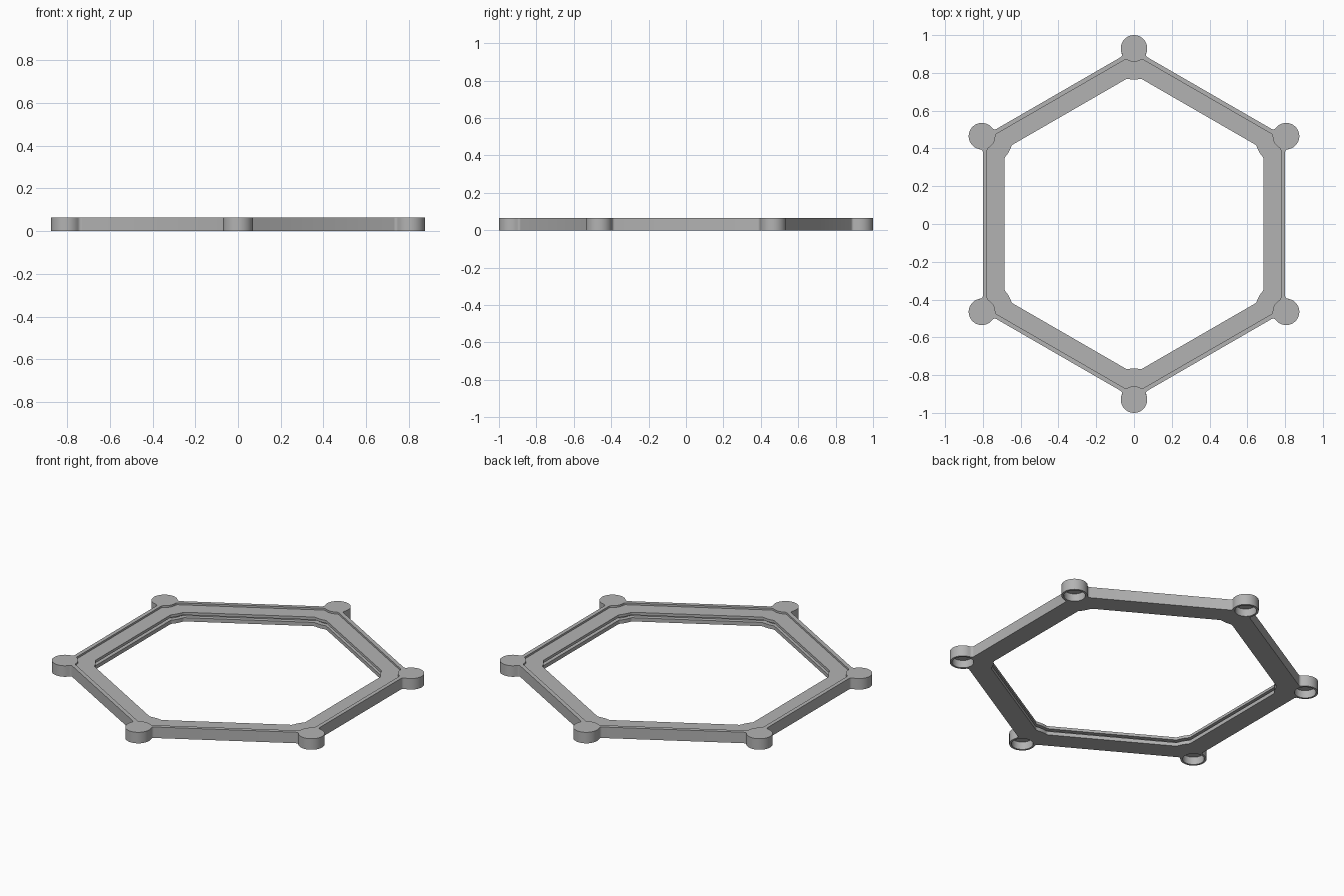
import bpy
import bmesh
from math import cos, sin, pi, sqrt, atan2
from mathutils import Vector, Matrix

cube = bpy.data.objects.get("Cube")
if cube:
    bpy.data.objects.remove(cube, do_unlink=True)

HEIGHT = 0.065
POST_DIST = 0.93      # centre of each corner post
POST_R = 0.07
COS30, SIN30 = cos(pi / 6), sin(pi / 6)

grey = bpy.data.materials.new("plain grey")
grey.use_nodes = True
colour = (0.45, 0.45, 0.45, 1)
grey.diffuse_color = colour
grey.node_tree.nodes["Principled BSDF"].inputs["Base Color"].default_value = colour


def corner(apothem, radius, side, fillet, arc=12, fill=4):
    """Half of one corner: straight edge, fillet, then arc around the post.
    side is 1 for an outward bulge and -1 for an inward one."""
    normal = Vector((COS30, SIN30))
    along = Vector((-SIN30, COS30))
    centre = Vector((POST_DIST, 0))
    d = apothem - POST_DIST * COS30 + side * fillet
    f = centre + normal * d + along * sqrt((radius + fillet) ** 2 - d * d)
    start = -normal * side
    end = (centre - f).normalized()
    sweep = atan2(start.x * end.y - start.y * end.x, start.dot(end))
    pts = [f + Matrix.Rotation(sweep * i / fill, 2) @ start * fillet
           for i in range(fill + 1)]
    begin = atan2(-end.y, -end.x)
    stop = 0 if side > 0 else pi
    for i in range(1, arc + 1):
        t = begin + (stop - begin) * i / arc
        pts.append(centre + Vector((cos(t), sin(t))) * radius)
    return pts


def outline(bm, z, apothem, radius, side, fillet):
    """Closed hexagonal loop with a rounded boss at every corner."""
    half = corner(apothem, radius, side, fillet)
    pts = [Vector((p.x, -p.y)) for p in half] + half[-2::-1]
    verts = []
    for k in range(6):
        turn = Matrix.Rotation(pi / 2 + k * pi / 3, 2)
        verts += [bm.verts.new((*(turn @ p), z)) for p in pts]
    return verts


# Frame cross-section: outer wall, rim, recessed ledge, slotted inner wall
outer = (0.80, POST_R, 1, 0.015)
rim = (0.777, 0.071, -1, 0.015)
inner = (0.685, 0.165, -1, 0.02)
slot = (0.71, 0.14, -1, 0.02)
section = [(0, outer), (HEIGHT, outer), (HEIGHT, rim), (0.054, rim),
           (0.054, inner), (0.038, inner), (0.038, slot),
           (0.022, slot), (0.022, inner), (0, inner)]

bm = bmesh.new()
loops = [outline(bm, z, *shape) for z, shape in section]
for a, b in zip(loops, loops[1:] + loops[:1]):
    n = len(a)
    for i in range(n):
        j = (i + 1) % n
        bm.faces.new((a[i], a[j], b[j], b[i]))
bmesh.ops.recalc_face_normals(bm, faces=bm.faces)
mesh = bpy.data.meshes.new("hexagonal_frame")
bm.to_mesh(mesh)
bm.free()
frame = bpy.data.objects.new("hexagonal_frame", mesh)
bpy.context.collection.objects.link(frame)
mesh.materials.append(grey)

# Round pockets in the underside of the posts
bm = bmesh.new()
for k in range(6):
    t = pi / 2 + k * pi / 3
    place = Matrix.Translation((POST_DIST * cos(t), POST_DIST * sin(t), 0))
    bmesh.ops.create_cone(bm, cap_ends=True, segments=40, radius1=0.058,
                          radius2=0.058, depth=0.09, matrix=place)
cut_mesh = bpy.data.meshes.new("pocket_cutter")
bm.to_mesh(cut_mesh)
bm.free()
cut_mesh.materials.append(grey)
cutter = bpy.data.objects.new("pocket_cutter", cut_mesh)
cutter.hide_render = True
bpy.context.collection.objects.link(cutter)

bpy.ops.object.select_all(action='DESELECT')
bpy.context.view_layer.objects.active = frame
frame.select_set(True)
mod = frame.modifiers.new("pockets", 'BOOLEAN')
mod.operation = 'DIFFERENCE'
mod.solver = 'EXACT'
mod.object = cutter
bpy.ops.object.modifier_apply(modifier=mod.name)
bpy.data.objects.remove(cutter, do_unlink=True)
bpy.ops.object.shade_smooth_by_angle(angle=pi / 6)
